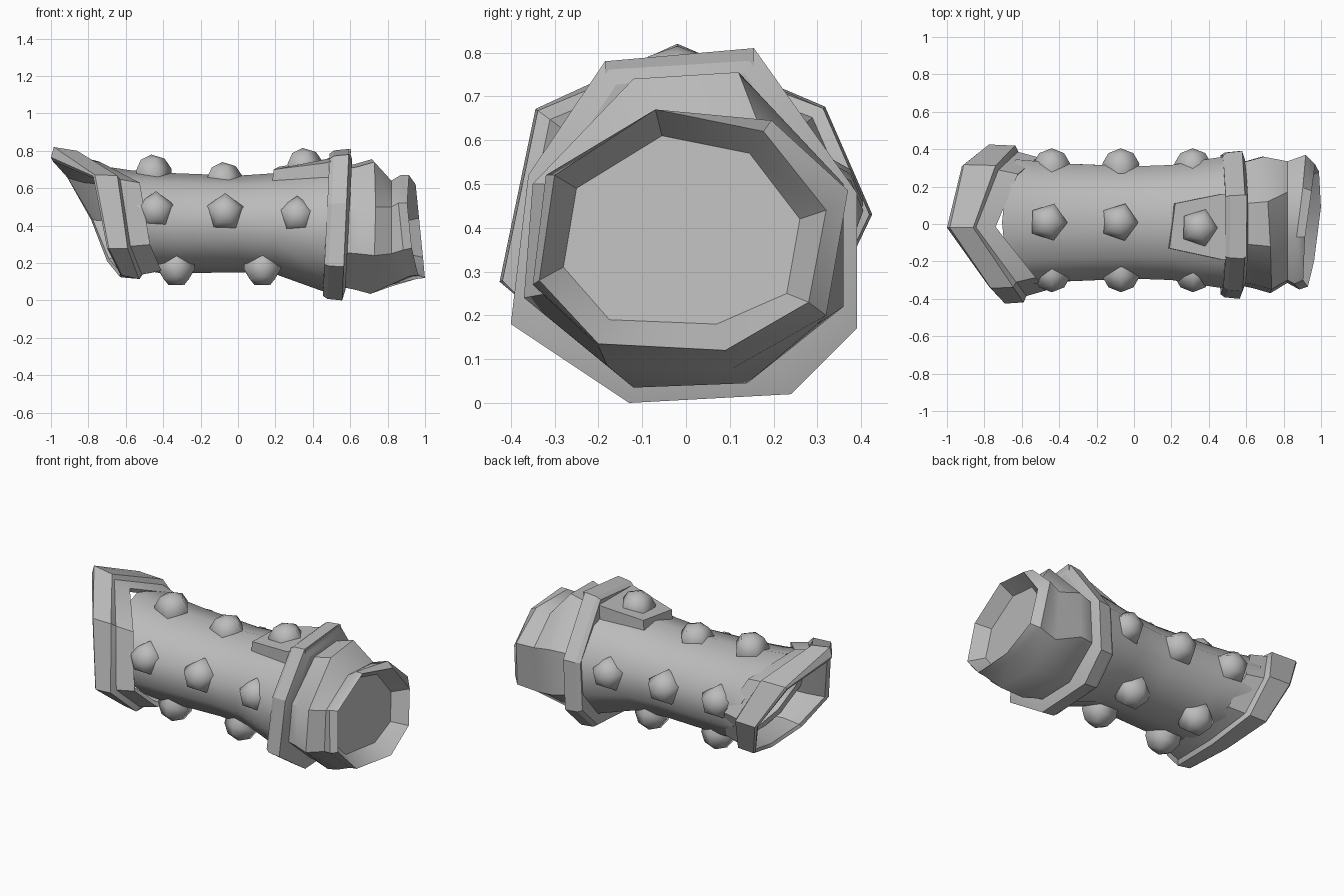
import bpy, math
from mathutils import Vector

if "Cube" in bpy.data.objects:
    bpy.data.objects.remove(bpy.data.objects["Cube"])

grey = bpy.data.materials.new("plain_grey")
grey.diffuse_color = (0.5, 0.5, 0.5, 1)
grey.use_nodes = True
grey.node_tree.nodes["Principled BSDF"].inputs["Base Color"].default_value = grey.diffuse_color


def make(name, verts, faces, angle=35):
    me = bpy.data.meshes.new(name)
    me.from_pydata([tuple(v) for v in verts], [], faces)
    me.materials.append(grey)
    ob = bpy.data.objects.new(name, me)
    bpy.context.collection.objects.link(ob)
    bpy.ops.object.select_all(action='DESELECT')
    ob.select_set(True)
    bpy.context.view_layer.objects.active = ob
    bpy.ops.object.mode_set(mode='EDIT')
    bpy.ops.mesh.select_all(action='SELECT')
    bpy.ops.mesh.normals_make_consistent(inside=False)
    bpy.ops.object.mode_set(mode='OBJECT')
    bpy.ops.object.shade_smooth_by_angle(angle=math.radians(angle))
    return ob


def loft(name, rings, cap=True, closed=False, angle=35):
    """Skin a list of equal-length point rings."""
    n, m = len(rings[0]), len(rings)
    verts = [p for r in rings for p in r]
    faces = []
    for k in range(m if closed else m - 1):
        a, b = k * n, ((k + 1) % m) * n
        faces += [(a + i, a + (i + 1) % n, b + (i + 1) % n, b + i) for i in range(n)]
    if cap and not closed:
        faces += [tuple(range(n)), tuple(range((m - 1) * n, m * n))]
    return make(name, verts, faces, angle)


def scaled(ring, s, dx=0.0):
    """Scale a ring in y and z about its middle and slide it along x."""
    c = sum((Vector(p) for p in ring), Vector()) / len(ring)
    return [Vector((p[0] + dx, c.y + (p[1] - c.y) * s, c.z + (p[2] - c.z) * s)) for p in ring]


# Forearm tube: x, bottom, top, half width, slant
def section(x, lo, hi, ry, slant, n=10):
    zc, rz = (lo + hi) / 2, (hi - lo) / 2
    out = []
    for i in range(n):
        a = 2 * math.pi * i / n + math.pi / 2
        z = rz * math.sin(a)
        out.append(Vector((x + slant * z, 0.008 + ry * 1.06 * math.cos(a), zc + z)))
    return out


# Flared elbow cuff, a slanted open rim
rim = [Vector(p) for p in (
    (-1.0, -0.02, 0.765), (-0.92, 0.31, 0.67), (-0.785, 0.415, 0.43), (-0.70, 0.31, 0.21),
    (-0.635, 0.05, 0.13), (-0.63, -0.25, 0.14), (-0.70, -0.415, 0.28), (-0.775, -0.335, 0.665))]
lip = scaled(rim, 1.025, 0.01)
lip[0] = Vector((-0.985, -0.02, 0.82))
widths = (0.125, 0.17, 0.14, 0.11, 0.10, 0.09, 0.10, 0.12)
back = [p + Vector((w, 0, 0)) for p, w in zip(scaled(lip, 0.985), widths)]
back[0].z, back[4].z, back[5].z = 0.80, 0.115, 0.115
loft("elbow_cuff", [rim, lip, back, scaled(back, 0.92, 0.015), scaled(back, 0.85, 0.12),
                    scaled(back, 0.78, 0.10), scaled(rim, 0.84, 0.10), scaled(rim, 0.94, 0.01)],
     closed=True, angle=32)

sleeve = [section(*s) for s in (
    (-0.60, 0.16, 0.715, 0.335, -0.38), (-0.50, 0.148, 0.695, 0.325, -0.25),
    (-0.36, 0.145, 0.682, 0.312, -0.1), (0.0, 0.15, 0.667, 0.298, 0),
    (0.20, 0.14, 0.68, 0.305, 0), (0.45, 0.05, 0.715, 0.345, 0), (0.56, 0.05, 0.72, 0.35, 0))]
inner = [section(-0.59, 0.20, 0.675, 0.29, -0.38), section(-0.3, 0.2, 0.63, 0.26, 0)]
loft("forearm_sleeve", inner[::-1] + sleeve, angle=60)

# Wrist strap, an angular band that rises to a flat top
band = [(-0.13, 0.0), (0.24, 0.02), (0.39, 0.17), (0.39, 0.48),
        (0.155, 0.81), (-0.185, 0.78), (-0.36, 0.52), (-0.40, 0.18)]


def band_ring(x, s):
    return [Vector((x + 0.045 * (z - 0.4), y * s, 0.4 + (z - 0.4) * s)) for y, z in band]


loft("wrist_strap", [band_ring(0.472, 0.86), band_ring(0.472, 0.94), band_ring(0.495, 0.98),
                     band_ring(0.575, 1.0), band_ring(0.592, 0.86)], angle=20)

# Sloping plate on top of the wrist
top = [Vector(p) for p in ((0.22, 0.11, 0.715), (0.47, 0.16, 0.755), (0.605, 0.155, 0.81),
                           (0.60, -0.185, 0.78), (0.47, -0.19, 0.735), (0.19, -0.13, 0.70))]
loft("wrist_plate", [top, [p + Vector((-0.01, 0, -0.10)) for p in top]], angle=20)

# Hand sleeve: slanted cloth bulge, neck and shallow tilted mouth
fold = [(-.12, .035), (.14, .045), (.36, .22), (.36, .50), (.12, .755), (-.12, .74), (-.35, .50), (-.37, .24)]
neck = [(-.18, .085), (.10, .075), (.30, .18), (.335, .47), (.17, .625), (-.08, .64), (-.30, .50), (-.315, .25)]
end = [(-.20, .13), (.09, .115), (.32, .20), (.37, .485), (.195, .645), (-.07, .67), (-.32, .52), (-.35, .27)]
opening = [(-.20, .135), (.09, .12), (.28, .23), (.32, .44), (.177, .62), (-.07, .67), (-.30, .52), (-.335, .28)]
floor = [(-.175, .19), (.07, .18), (.23, .25), (.26, .42), (.145, .57), (-.055, .61), (-.25, .49), (-.28, .31)]


def mouth(profile, dx):
    return [Vector((min(0.955 + 0.12 * y - 0.12 * (z - 0.4), 1.0 - 0.1 * (z - 0.12)) + dx, y, z))
            for y, z in profile]


bulge = [Vector((0.70 - 0.06 * y + 0.03 * z, y, z)) for y, z in fold]
loft("hand_sleeve", [scaled(bulge, 0.88, -0.18), scaled(bulge, 0.93, -0.09), bulge,
                     [Vector((0.82, y, z)) for y, z in neck],
                     mouth(end, -0.045), mouth(opening, 0), mouth(floor, -0.09)], angle=38)


# Pentagonal domed studs
def stud(name, pos, normal, spin=0.3):
    q = Vector(normal).to_track_quat('Z', 'Y')
    rings = []
    for r, h in ((0.10, -0.05), (0.104, 0.0), (0.07, 0.055)):
        rings.append([Vector(pos) + q @ Vector((r * math.cos(spin + i * math.tau / 5),
                      r * math.sin(spin + i * math.tau / 5), h)) for i in range(5)])
    verts = [p for r in rings for p in r] + [Vector(pos) + q @ Vector((0, 0, 0.08))]
    faces = [(k * 5 + i, k * 5 + (i + 1) % 5, k * 5 + 5 + (i + 1) % 5, k * 5 + 5 + i)
             for k in range(2) for i in range(5)]
    faces += [(10 + i, 10 + (i + 1) % 5, 15) for i in range(5)] + [(4, 3, 2, 1, 0)]
    make(name, verts, faces, 75)


for i, (x, z) in enumerate(((-0.46, 0.70), (-0.08, 0.66), (0.35, 0.735))):
    stud(f"top_stud_{i}", (x, 0.01 if i < 2 else -0.02, z), (-0.05, 0, 1))
for i, (x, z) in enumerate(((-0.44, 0.48), (-0.07, 0.47), (0.315, 0.455))):
    stud(f"front_stud_{i}", (x, -0.285, z), (0, -1, 0.05))
    stud(f"back_stud_{i}", (x, 0.325, z - 0.02), (0, 1, 0.05))
for side in (-1, 1):
    for i, x in enumerate((-0.33, 0.13)):
        stud(f"bottom_stud_{i}_{side}", (x, side * 0.15, 0.155), (0, side * 0.45, -1))
